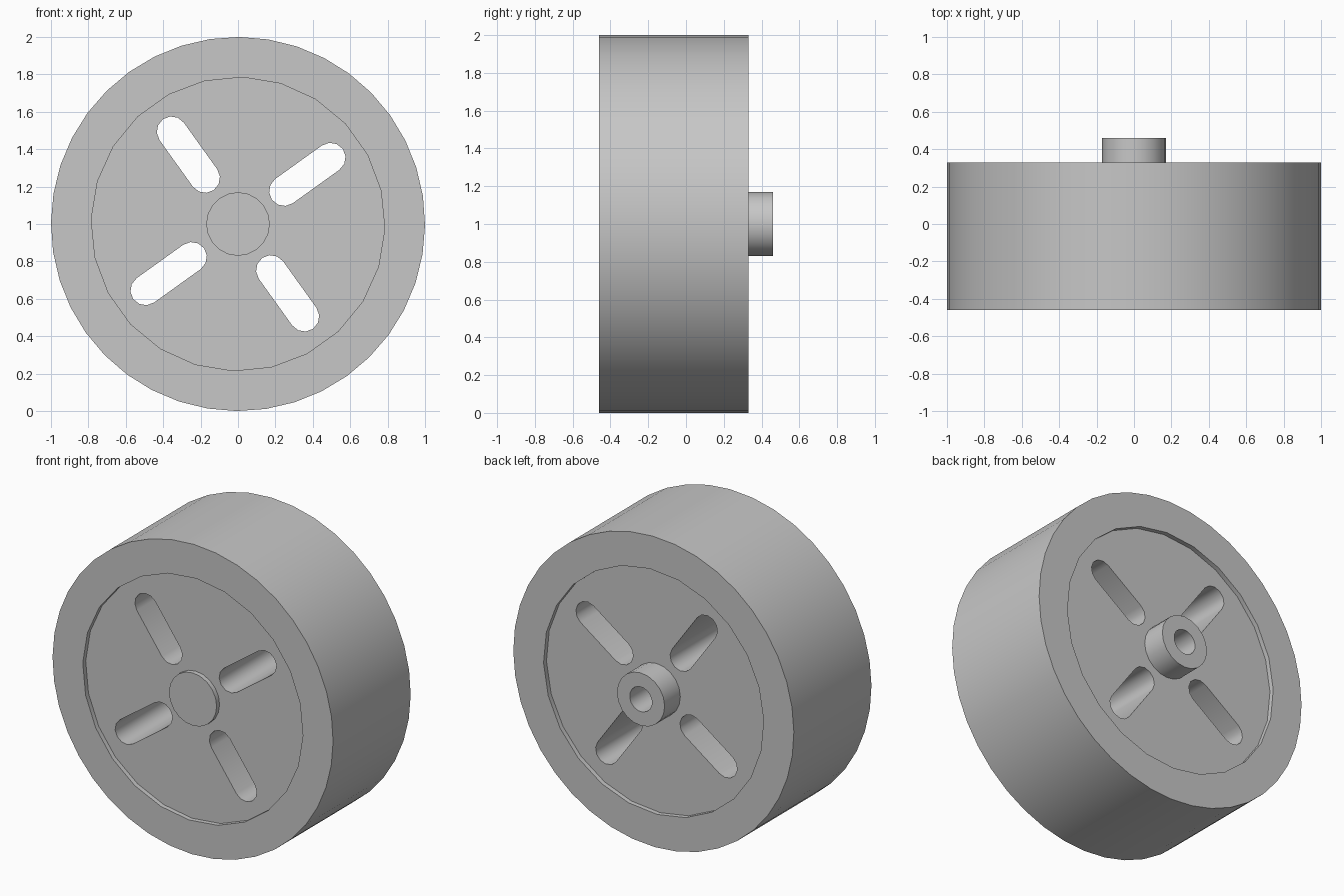
import bpy
import bmesh
from math import cos, sin, pi, radians

default_cube = bpy.data.objects.get("Cube")
if default_cube:
    bpy.data.objects.remove(default_cube, do_unlink=True)

TURN = radians(35.6)      # angle of the first slot
FRONT, BACK, HUB_BACK = -0.46, 0.33, 0.46
RECESS = 0.03

grey = bpy.data.materials.new("plain grey")
grey.use_nodes = True
COLOUR = (0.57, 0.57, 0.57, 1)
grey.diffuse_color = COLOUR
grey.node_tree.nodes["Principled BSDF"].inputs["Base Color"].default_value = COLOUR


def circle(radius, sides, offset=0.0):
    """Points of a regular polygon turned with the slots."""
    step = 2 * pi / sides
    return [(radius * cos(TURN + (i + offset) * step),
             radius * sin(TURN + (i + offset) * step)) for i in range(sides)]


def slot(angle, centre=0.456, half=0.153, radius=0.08, steps=6):
    """Points of a radial slot with rounded ends."""
    points = []
    for end, start in ((half, -pi / 2), (-half, pi / 2)):
        for i in range(steps + 1):
            a = start + pi * i / steps
            u, v = centre + end + radius * cos(a), radius * sin(a)
            points.append((u * cos(angle) - v * sin(angle),
                           u * sin(angle) + v * cos(angle)))
    return points


def extrude(name, loops, y0, y1):
    """Extrude an outline with holes along y, as a smooth-sided mesh."""
    curve = bpy.data.curves.new(name + " outline", "CURVE")
    curve.dimensions = "2D"
    curve.fill_mode = "BOTH"
    curve.extrude = (y1 - y0) / 2
    for loop in loops:
        spline = curve.splines.new("POLY")
        spline.points.add(len(loop) - 1)
        for point, (x, y) in zip(spline.points, loop):
            point.co = (x, y, 0, 1)
        spline.use_cyclic_u = True
    obj = bpy.data.objects.new(name, curve)
    bpy.context.collection.objects.link(obj)
    obj.location = (0, (y0 + y1) / 2, 1)
    obj.rotation_euler = (pi / 2, 0, 0)

    bpy.ops.object.select_all(action="DESELECT")
    obj.select_set(True)
    bpy.context.view_layer.objects.active = obj
    bpy.ops.object.convert(target="MESH")
    obj = bpy.context.object
    obj.name = name

    # Weld caps to walls and face everything outward
    bm = bmesh.new()
    bm.from_mesh(obj.data)
    bmesh.ops.remove_doubles(bm, verts=bm.verts, dist=0.0001)
    bmesh.ops.recalc_face_normals(bm, faces=bm.faces)
    bm.to_mesh(obj.data)
    bm.free()

    obj.data.materials.clear()
    obj.data.materials.append(grey)
    bpy.ops.object.shade_smooth_by_angle(angle=radians(35))
    return obj


# Wide outer tread ring
extrude("tread_ring", [circle(1.0, 40), circle(0.785, 24, 0.5)], FRONT, BACK)

# Recessed web with four through slots
slots = [slot(TURN + i * pi / 2) for i in range(4)]
extrude("slotted_web", [circle(0.8, 24, 0.5), circle(0.15, 20)] + slots,
        FRONT + RECESS, BACK - RECESS)

# Hub: closed at the front, bored from the back
BORE_END = -0.25
extrude("hub_cap", [circle(0.17, 20)], FRONT, BORE_END)
extrude("hub_sleeve", [circle(0.17, 20), circle(0.08, 16)], BORE_END, HUB_BACK)
